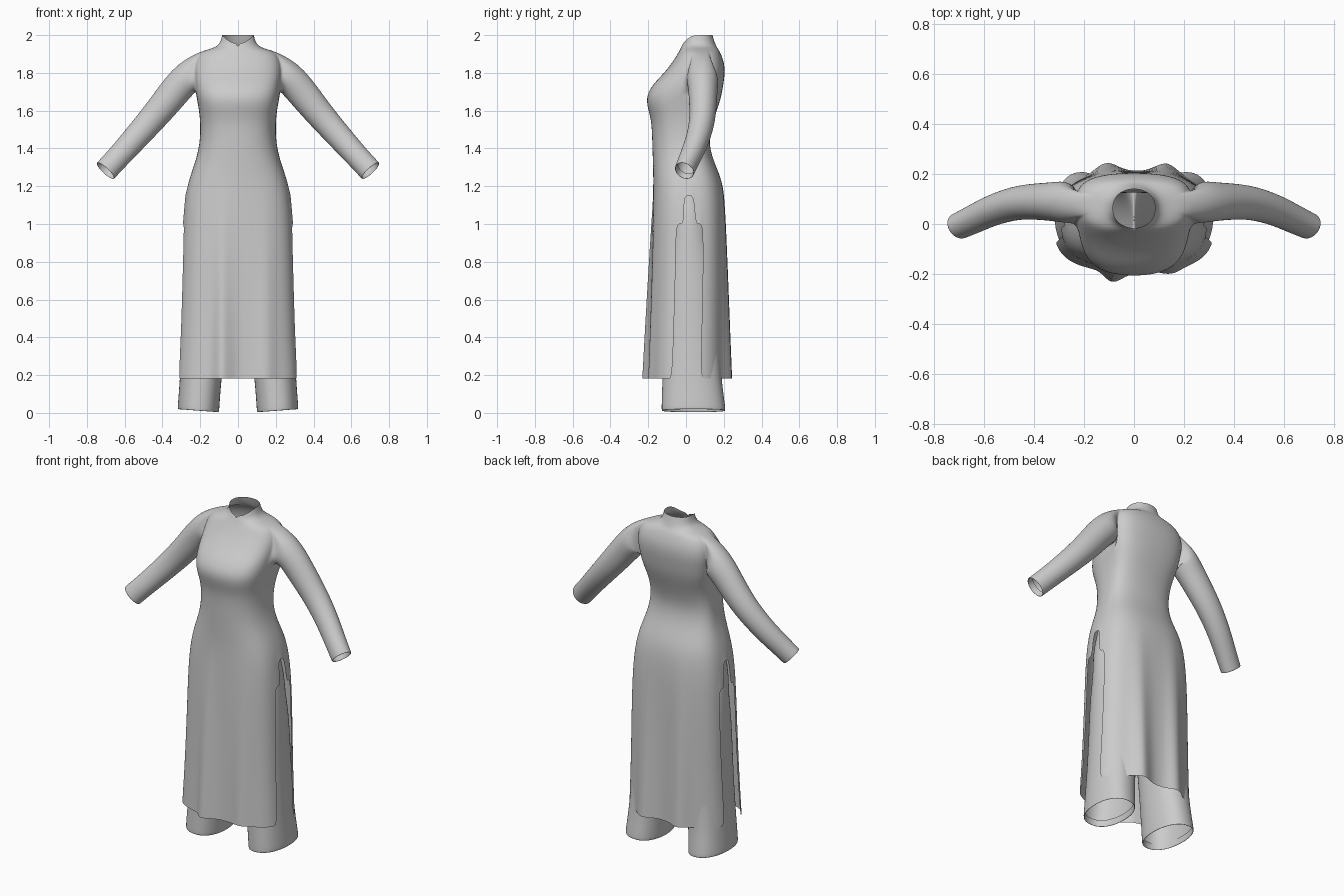
import bpy, bmesh
from math import sin, cos, pi, radians, exp
from mathutils import Vector

old = bpy.data.objects.get("Cube")
if old:
    bpy.data.objects.remove(old, do_unlink=True)

cloth = bpy.data.materials.new("grey_cloth")
cloth.use_nodes = True
cloth.diffuse_color = (0.6, 0.6, 0.6, 1)
cloth.node_tree.nodes["Principled BSDF"].inputs["Base Color"].default_value = (0.6, 0.6, 0.6, 1)


def spow(v, p):
    return abs(v) ** p * (1 if v >= 0 else -1)


def finish(bm, name, mirror=False):
    loose = [v for v in bm.verts if not v.link_faces]
    bmesh.ops.delete(bm, geom=loose, context='VERTS')
    bmesh.ops.recalc_face_normals(bm, faces=bm.faces)
    for f in bm.faces:
        f.smooth = True
    me = bpy.data.meshes.new(name)
    bm.to_mesh(me)
    bm.free()
    me.materials.append(cloth)
    ob = bpy.data.objects.new(name, me)
    bpy.context.collection.objects.link(ob)
    if mirror:
        m = ob.modifiers.new("mirror", 'MIRROR')
        m.use_clip = True
    s = ob.modifiers.new("smooth", 'SUBSURF')
    s.levels = s.render_levels = 2


def skin(bm, a, b, skip=()):
    n = len(a)
    for i in range(n):
        j = (i + 1) % n
        if i not in skip:
            bm.faces.new((a[i], a[j], b[j], b[i]))


# Dress body rows: height, half width, front, middle, back, squareness
N = 60
BODY = [(.182, .322, -.193, -.002, .212, .5), (.45, .308, -.188, .008, .211, .5),
        (.75, .3, -.183, .02, .21, .5), (1.0, .293, -.178, .02, .209, .48),
        (1.15, .279, -.174, .015, .204, .42), (1.25, .255, -.173, .02, .185, .36),
        (1.35, .218, -.176, .02, .138, .3), (1.45, .199, -.179, .02, .118, .3),
        (1.55, .2, -.183, .02, .145, .4), (1.62, .209, -.205, .03, .17, .58),
        (1.68, .222, -.21, .05, .188, .6), (1.74, .228, -.175, .065, .198, .58),
        (1.79, .235, -.125, .08, .205, .5), (1.85, .235, -.075, .085, .204, .4),
        (1.908, .212, -.04, .085, .182, .3), (1.926, .15, -.03, .075, .17, .2),
        (1.945, .096, -.022, .065, .157, 0), (2.0, .084, -.016, .065, .14, 0)]
ARM_LOW, ARM_TOP, SLIT_TOP, SIDE = 10, 14, 4, 3
# Hanging skirt folds: x at the hem, front or back, depth, width
FOLDS = [(-.08, -1, .06, .035), (.15, -1, .02, .04), (-.11, 1, .045, .05), (.13, 1, .045, .05)]

bm = bmesh.new()
rings = []
for r, (z, hw, yf, yc, yb, sq) in enumerate(BODY):
    ring = []
    hang = max(0, 1.2 - z)
    for i in range(N):
        a = 2 * pi * i / N
        c, s = cos(a), sin(a)
        x = hw * c * (1 + sq * (1 - abs(c)))
        y = yc + (yb - yc if s > 0 else yc - yf) * spow(s, .85)
        for fx, way, depth, width in FOLDS:
            if s * way > 0:
                y += way * hang * depth * exp(-((x - fx) / width) ** 2)
        h = z
        if r == len(BODY) - 1:      # collar dips to a notch in front
            h -= .045 * max(0, -s) ** 2 + (.02 if i == 3 * N // 4 else 0)
        ring.append(bm.verts.new((x, y, h)))
    rings.append(ring)

for r in range(len(rings) - 1):
    skip = set()
    if ARM_LOW <= r < ARM_TOP:
        w = SIDE                     # armholes
    elif r < SLIT_TOP:
        w = 1 if r == SLIT_TOP - 1 else SIDE   # side slits
    else:
        w = 0
    for c in range(-w, w):
        skip |= {c % N, N // 2 + c}
    skin(bm, rings[r], rings[r + 1], skip)

# Sleeves grow out of the armholes: x, y, z, radius, depth radius
SLEEVE = [(.264, .088, 1.782, .087, .088), (.325, .09, 1.715, .085, .078), (.40, .09, 1.62, .079, .073),
          (.475, .085, 1.532, .073, .068), (.57, .055, 1.425, .067, .062), (.64, .02, 1.348, .063, .058),
          (.692, -.004, 1.292, .063, .054)]
for side in (1, -1):
    def col(c):
        return c % N if side > 0 else N // 2 - c
    hole = [rings[ARM_LOW][col(c)] for c in range(-SIDE, SIDE)]
    hole += [rings[r][col(SIDE)] for r in range(ARM_LOW, ARM_TOP)]
    hole += [rings[ARM_TOP][col(c)] for c in range(SIDE, -SIDE, -1)]
    hole += [rings[r][col(-SIDE)] for r in range(ARM_TOP, ARM_LOW, -1)]
    count = len(hole)
    pts = [Vector((side * p[0], p[1], p[2])) for p in SLEEVE]
    neck_side = Vector((side * .15, .088, 1.83))
    last = hole
    for q, p in enumerate(pts):
        before = pts[q - 1] if q else neck_side
        t = (pts[min(q + 1, len(pts) - 1)] - before).normalized()
        across = Vector((0, 1, 0))
        across = (across - t * across.dot(t)).normalized()
        up = across.cross(t)
        up *= 1 if up.z > 0 else -1
        layers = [(p, 0)]
        if q == len(pts) - 1:        # cuff edge folded inward
            layers += [(p + t * .016, 0), (p + t * .016, .005), (p - t * .02, .007)]
        for centre, inset in layers:
            ring = []
            for k in range(count):
                a = radians(225) + 2 * pi * k / count
                ring.append(bm.verts.new(centre + across * cos(a) * (SLEEVE[q][4] - inset)
                                         + up * sin(a) * (SLEEVE[q][3] - inset)))
            skin(bm, last, ring)
            last = ring
finish(bm, "dress")

# Trouser rows for one leg: height, inner edge, outer edge, front, back
LEG = [(.042, .108, .313, -.124, .204), (.002, .106, .315, -.126, .206), (.002, .099, .321, -.132, .212),
       (.04, .097, .319, -.131, .208), (.2, .085, .307, -.126, .186), (.5, .05, .293, -.12, .178),
       (.8, .015, .284, -.125, .175), (.93, 0, .282, -.13, .172), (1.05, 0, .276, -.14, .168),
       (1.2, 0, .235, -.14, .15)]
HEM, CROTCH, M = 4, 7, 20
bm = bmesh.new()
last = None
for r, (z, xi, xo, yf, yb) in enumerate(LEG):
    ring = []
    for i in range(M):
        a = 2 * pi * i / M
        c = spow(cos(a), .85) if abs(cos(a)) > .001 else 0
        if r >= CROTCH:              # hips: half an oval meeting its mirror image
            x = xo * max(0, c)
        else:
            x = (xi + xo) / 2 + (xo - xi) / 2 * c
        y = (yf + yb) / 2 + (yb - yf) / 2 * spow(sin(a), .95)
        tilt = .015 * (x - .1) / .2 if r < HEM else 0
        ring.append(bm.verts.new((x, y, z + tilt)))
    if last:
        skin(bm, last, ring, range(M // 4, 3 * M // 4) if r > CROTCH else ())
    last = ring
finish(bm, "trousers", mirror=True)
